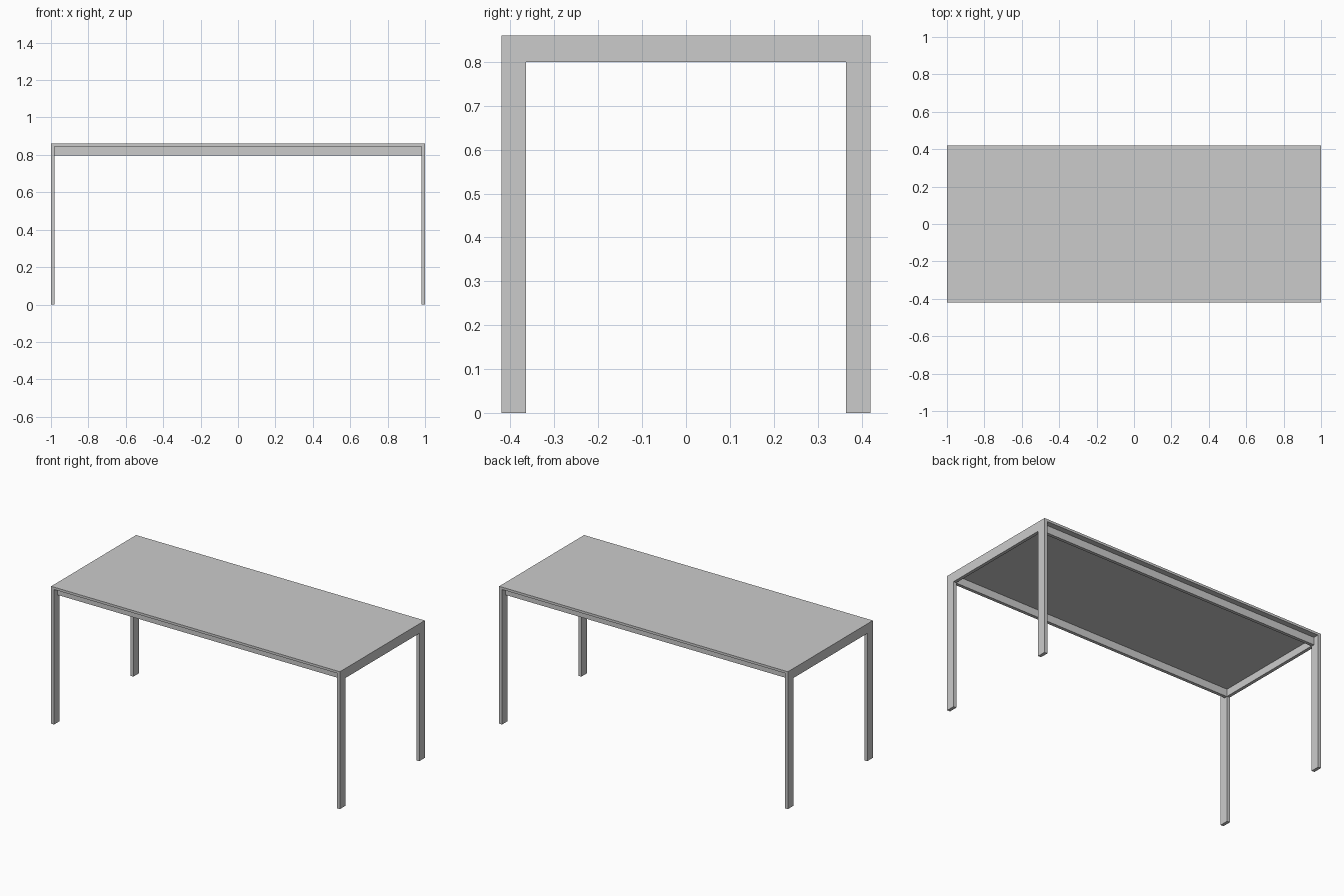
import bpy, bmesh

if "Cube" in bpy.data.objects:
    bpy.data.objects.remove(bpy.data.objects["Cube"])

L, W, H = 1.0, 0.42, 0.86      # half length, half width, height
T, LEG = 0.02, 0.055           # plate thickness, leg width
RAIL_Z, TOP_T = 0.80, 0.015    # underside of rails, top thickness
INSET = 0.035                  # long rails set back from the edge


def finish(name, bm):
    bmesh.ops.recalc_face_normals(bm, faces=bm.faces)
    mesh = bpy.data.meshes.new(name)
    bm.to_mesh(mesh)
    bm.free()
    obj = bpy.data.objects.new(name, mesh)
    bpy.context.collection.objects.link(obj)
    return obj


def box(name, lo, hi):
    bm = bmesh.new()
    bmesh.ops.create_cube(bm, size=1)
    for v in bm.verts:
        v.co = [(a + b) / 2 + c * (b - a) for a, b, c in zip(lo, hi, v.co)]
    return finish(name, bm)


def end_frame(name, x0, x1):
    # Inverted U profile: two legs joined by an end rail
    i = W - LEG
    profile = [(-W, 0), (-i, 0), (-i, RAIL_Z), (i, RAIL_Z),
               (i, 0), (W, 0), (W, H), (-W, H)]
    bm = bmesh.new()
    face = bm.faces.new([bm.verts.new((x0, y, z)) for y, z in profile])
    ext = bmesh.ops.extrude_face_region(bm, geom=[face])
    verts = [g for g in ext["geom"] if isinstance(g, bmesh.types.BMVert)]
    bmesh.ops.translate(bm, vec=(x1 - x0, 0, 0), verts=verts)
    return finish(name, bm)


# Leg frames at both ends
end_frame("left_leg_frame", -L, -L + T)
end_frame("right_leg_frame", L - T, L)

# Table top between the frames
box("table_top", (-L + T, -W, H - TOP_T), (L - T, W, H))

# Recessed long rails under the top
for side, s in (("front", -1), ("back", 1)):
    ya, yb = sorted((s * (W - INSET), s * (W - INSET - T)))
    box(side + "_rail", (-L + T, ya, RAIL_Z - 0.002), (L - T, yb, H - TOP_T))
